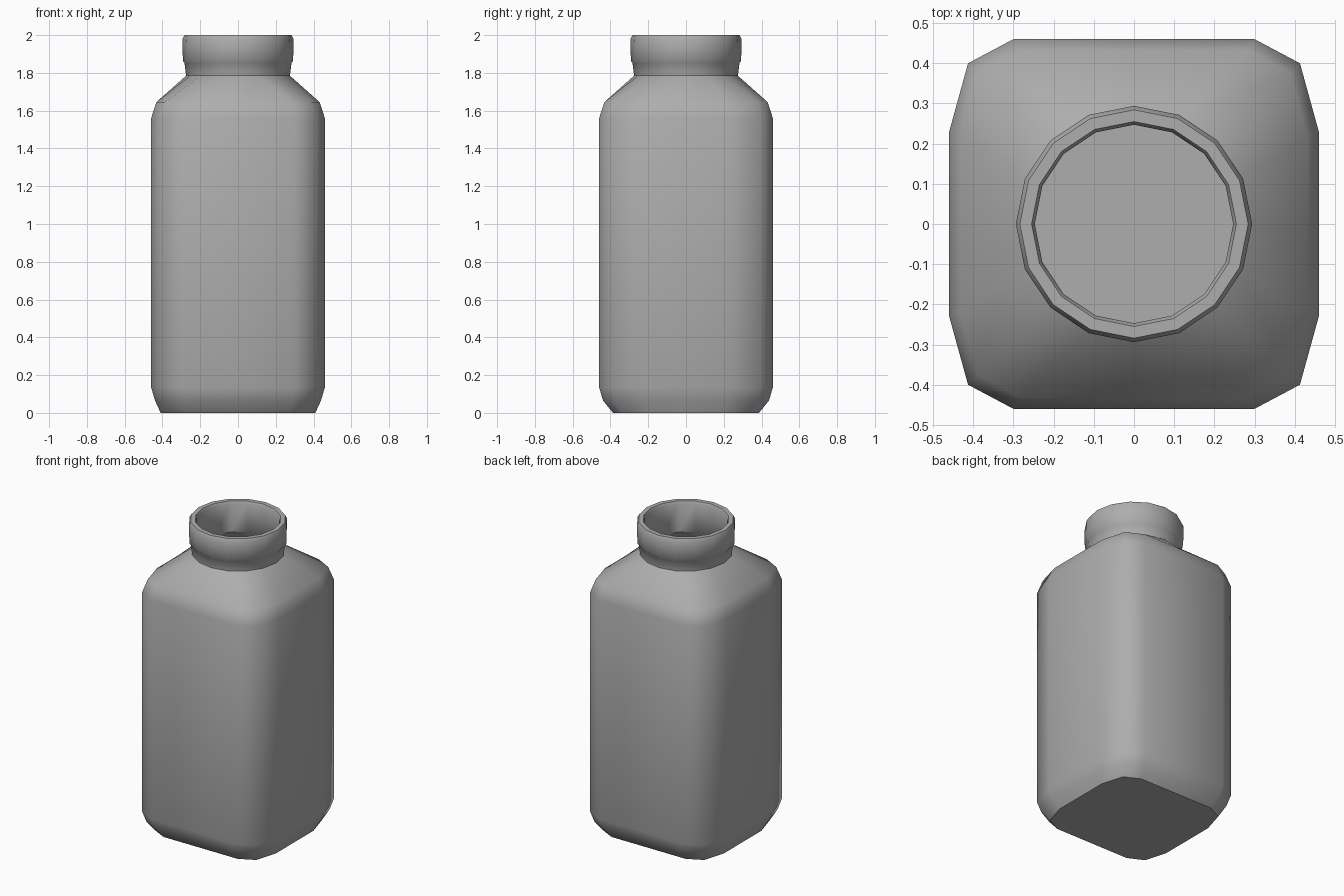
import bpy, bmesh
from math import sin, cos, pi, radians

if "Cube" in bpy.data.objects:
    bpy.data.objects.remove(bpy.data.objects["Cube"], do_unlink=True)

# One grey for the whole bottle
grey = bpy.data.materials.new("mid_grey")
grey.use_nodes = True
colour = (0.42, 0.42, 0.42, 1)
grey.diffuse_color = colour
grey.node_tree.nodes["Principled BSDF"].inputs["Base Color"].default_value = colour

SIDES = 16
# Quarter of the rounded-square section, from +x round to +y
QUARTER = [(0.46, 0), (0.46, 0.23), (0.413, 0.4), (0.3, 0.46)]


def circle(r, z):
    return [(r * cos(2 * pi * i / SIDES), r * sin(2 * pi * i / SIDES), z)
            for i in range(SIDES)]


def section(sx, sy, z):
    top = [(0, 0.46)]
    half = QUARTER + top + [(-x, y) for x, y in reversed(QUARTER)]
    outline = half + [(x, -y) for x, y in reversed(half[1:-1])]
    return [(x * sx, y * sy, z) for x, y in outline]


# Rings run up the outside, over the lip and down the inside
rings = [
    section(0.89, 0.84, 0), section(0.955, 0.955, 0.065),
    section(1, 1, 0.135), section(1, 1, 1.56), section(0.94, 0.94, 1.645),
    circle(0.275, 1.785), circle(0.283, 1.852),
    circle(0.292, 1.862), circle(0.294, 1.98), circle(0.284, 2.0),
    circle(0.255, 2.0), circle(0.247, 1.985), circle(0.247, 1.8),
    section(0.86, 0.86, 1.62), section(0.92, 0.92, 1.55),
    section(0.92, 0.92, 0.15), section(0.8, 0.76, 0.04),
]

bm = bmesh.new()
loops = [[bm.verts.new(co) for co in ring] for ring in rings]
for low, high in zip(loops, loops[1:]):
    for i in range(SIDES):
        j = (i + 1) % SIDES
        bm.faces.new((low[i], low[j], high[j], high[i]))
bm.faces.new(reversed(loops[0]))    # underside
bm.faces.new(loops[-1])             # inner floor
bmesh.ops.recalc_face_normals(bm, faces=bm.faces)

mesh = bpy.data.meshes.new("bottle")
bm.to_mesh(mesh)
bm.free()
mesh.materials.append(grey)
bottle = bpy.data.objects.new("bottle", mesh)
bpy.context.collection.objects.link(bottle)

# Smooth shading, with sharp base and lip edges
bpy.ops.object.select_all(action="DESELECT")
bottle.select_set(True)
bpy.context.view_layer.objects.active = bottle
bpy.ops.object.shade_smooth_by_angle(angle=radians(48))
